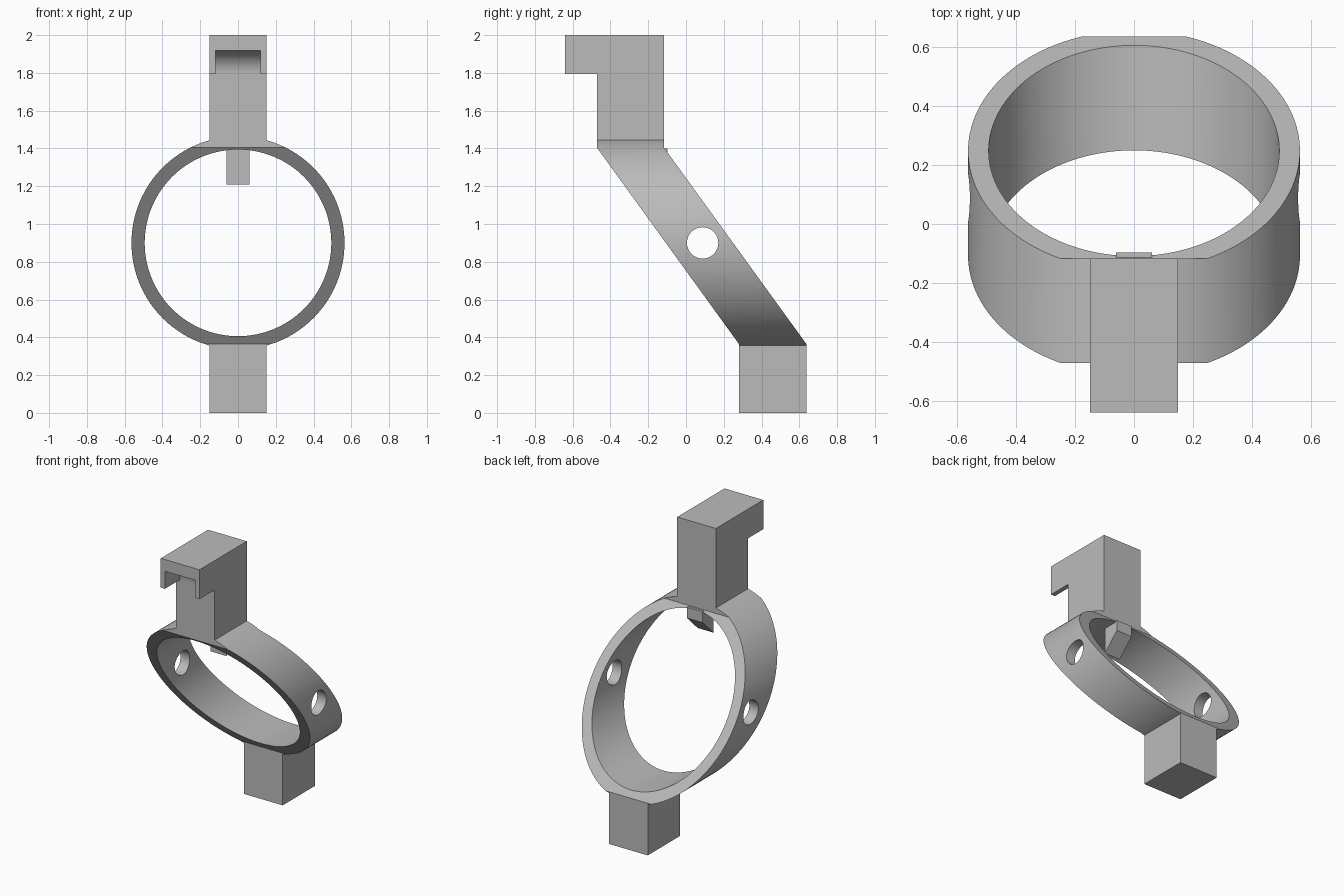
import bpy
import bmesh
import math

cube = bpy.data.objects.get("Cube")
if cube:
    bpy.data.objects.remove(cube, do_unlink=True)

grey = bpy.data.materials.new("plain_grey")
grey.use_nodes = True
grey.diffuse_color = (0.5, 0.5, 0.5, 1)
grey.node_tree.nodes["Principled BSDF"].inputs["Base Color"].default_value = (0.5, 0.5, 0.5, 1)

COLUMN = 0.15            # half width of the columns
CENTRE_Z = 0.9           # height of the ring axis


def prism(name, points, start, length, axis="x"):
    """Extrude a (y, z) profile along x, or an (x, z) profile along y."""
    bm = bmesh.new()
    place = (lambda a, b: (start, a, b)) if axis == "x" else (lambda a, b: (a, start, b))
    face = bm.faces.new([bm.verts.new(place(a, b)) for a, b in points])
    geom = bmesh.ops.extrude_face_region(bm, geom=[face])["geom"]
    shift = (length, 0, 0) if axis == "x" else (0, length, 0)
    bmesh.ops.translate(bm, vec=shift, verts=[g for g in geom if isinstance(g, bmesh.types.BMVert)])
    bmesh.ops.recalc_face_normals(bm, faces=bm.faces)
    mesh = bpy.data.meshes.new(name)
    bm.to_mesh(mesh)
    bm.free()
    mesh.materials.append(grey)
    obj = bpy.data.objects.new(name, mesh)
    bpy.context.collection.objects.link(obj)
    return obj


def arc(cx, cz, radius, begin=0, end=360, steps=128):
    angles = [math.radians(begin + (end - begin) * i / steps) for i in range(steps + 1)]
    points = [(cx + radius * math.cos(a), cz + radius * math.sin(a)) for a in angles]
    return points[:-1] if end - begin == 360 else points


def combine(target, tool, operation):
    """Apply a boolean and discard the helper."""
    mod = target.modifiers.new("cut", "BOOLEAN")
    mod.operation = operation
    mod.solver = "EXACT"
    mod.object = tool
    bpy.context.view_layer.update()
    graph = bpy.context.evaluated_depsgraph_get()
    mesh = bpy.data.meshes.new_from_object(target.evaluated_get(graph))
    target.modifiers.clear()
    target.data = mesh
    bpy.data.objects.remove(tool, do_unlink=True)


def smooth(obj):
    bpy.ops.object.select_all(action="DESELECT")
    obj.select_set(True)
    bpy.context.view_layer.objects.active = obj
    bpy.ops.object.shade_smooth_by_angle(angle=math.radians(25))


# Front outline: round body with a column running through it
frame = prism("ring_frame", arc(0, CENTRE_Z, 0.564), -1, 2, "y")
column = prism("column", [(-COLUMN, 0), (COLUMN, 0), (COLUMN, 2), (-COLUMN, 2)], -0.9, 1.8, "y")
combine(frame, column, "UNION")

# Side outline: foot, slanted ring, upright and hook
side = [(0.28, 0), (0.637, 0), (0.637, 0.365), (-0.117, 1.405), (-0.117, 2),
        (-0.64, 2), (-0.64, 1.795), (-0.472, 1.795), (-0.472, 1.405), (0.28, 0.365)]
combine(frame, prism("side_outline", side, -0.8, 1.6), "INTERSECT")

# Ring bore and the cross hole through both sides
combine(frame, prism("bore", arc(0, CENTRE_Z, 0.494), -1.1, 2.2, "y"), "DIFFERENCE")
combine(frame, prism("cross_hole", arc(0.088, CENTRE_Z, 0.083, steps=48), -1, 2), "DIFFERENCE")

# Rounded channel under the hook
channel = [(-0.474, 1.7), (-0.8, 1.7), (-0.8, 1.918)] + arc(-0.594, 1.798, 0.12, 90, 0, 16)
combine(frame, prism("channel", channel, -0.118, 0.236), "DIFFERENCE")
smooth(frame)

# Chamfered stop hanging inside the top of the ring
stop = [(-0.097, 1.4), (-0.097, 1.325), (-0.215, 1.21), (-0.215, 1.4)]
prism("inner_stop", stop, -0.061, 0.122)
